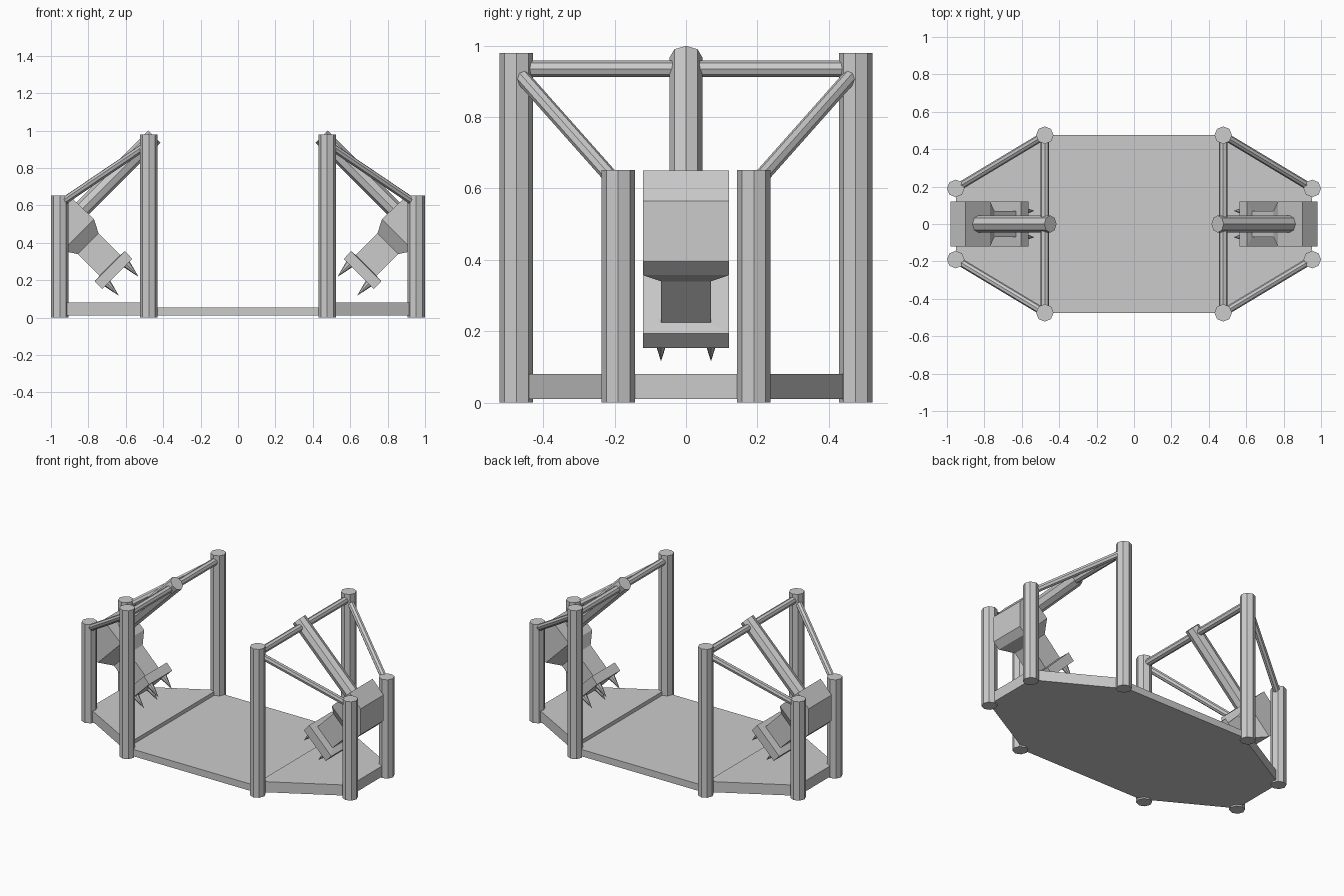
import bpy, bmesh
from mathutils import Vector

if "Cube" in bpy.data.objects:
    bpy.data.objects.remove(bpy.data.objects["Cube"])


def loft(name, rings):
    """Closed solid through a list of equally long vertex rings."""
    bm = bmesh.new()
    loops = [[bm.verts.new(p) for p in r] for r in rings]
    n = len(loops[0])
    for a, b in zip(loops, loops[1:]):
        for i in range(n):
            j = (i + 1) % n
            bm.faces.new((a[i], a[j], b[j], b[i]))
    bm.faces.new(loops[0])
    bm.faces.new(loops[-1])
    bmesh.ops.recalc_face_normals(bm, faces=bm.faces)
    me = bpy.data.meshes.new(name)
    bm.to_mesh(me)
    bm.free()
    ob = bpy.data.objects.new(name, me)
    bpy.context.collection.objects.link(ob)
    return ob


def rod(name, a, b, r, r2=None, sides=8):
    """Faceted cylinder or cone from a to b."""
    a, b = Vector(a), Vector(b)
    bm = bmesh.new()
    bmesh.ops.create_cone(bm, cap_ends=True, segments=sides, radius1=r,
                          radius2=r if r2 is None else r2, depth=(b - a).length)
    me = bpy.data.meshes.new(name)
    bm.to_mesh(me)
    bm.free()
    ob = bpy.data.objects.new(name, me)
    bpy.context.collection.objects.link(ob)
    ob.location = (a + b) / 2
    if abs((b - a).normalized().z) < 0.999:
        ob.rotation_euler = (b - a).to_track_quat('Z', 'Y').to_euler()
    return ob


def slab(name, outline, z0, z1):
    return loft(name, [[(x, y, z) for x, y in outline] for z in (z0, z1)])


# Middle floor
slab("floor_plate", [(-.48, -.475), (.48, -.475), (.48, .475), (-.48, .475)], .01, .055)

for s, side in ((1, "right"), (-1, "left")):
    # Raised end floor
    slab(f"{side}_end_floor", [(s * .475, -.458), (s * .953, -.19),
                               (s * .953, .19), (s * .475, .458)], .01, .08)
    # Posts and braces
    for t, end in ((1, "back"), (-1, "front")):
        rod(f"{side}_{end}_tall_post", (s * .477, t * .475, 0), (s * .477, t * .475, .98), .047)
        rod(f"{side}_{end}_short_post", (s * .953, t * .19, 0), (s * .953, t * .19, .652), .047)
        rod(f"{side}_{end}_brace", (s * .477, t * .475, .93), (s * .94, t * .197, .617), .021)
    rod(f"{side}_crossbar", (s * .477, -.475, .935), (s * .477, .475, .935), .023)

    # Tilted arm
    rod(f"{side}_arm", (s * .87, 0, .544), (s * .447, 0, .967), .046)

    # Tool body, profile in x-z
    prof = [(.77, .527), (.90, .65), (.98, .565), (.98, .395), (.94, .357)]
    loft(f"{side}_tool_body", [[(s * x, y, z) for x, z in prof] for y in (-.12, .12)])

    # Tapered neck and end pad: rectangles between two x-z points, with half width in y
    def ring(x0, z0, x1, z1, w):
        return [(s * x0, -w, z0), (s * x1, -w, z1), (s * x1, w, z1), (s * x0, w, z0)]

    loft(f"{side}_tool_neck_and_pad", [ring(.77, .527, .94, .357, .12),
                                       ring(.746, .452, .858, .34, .07),
                                       ring(.63, .334, .74, .224, .07),
                                       ring(.604, .356, .766, .194, .12),
                                       ring(.565, .313, .725, .153, .12)])

    # Spikes
    for y in (-.07, .07):
        for k, (x, z) in enumerate(((.700, .184), (.595, .285))):
            rod(f"{side}_spike_{k}", (s * x, y, z), (s * (x - .064), y, z - .068), .022, 0)
